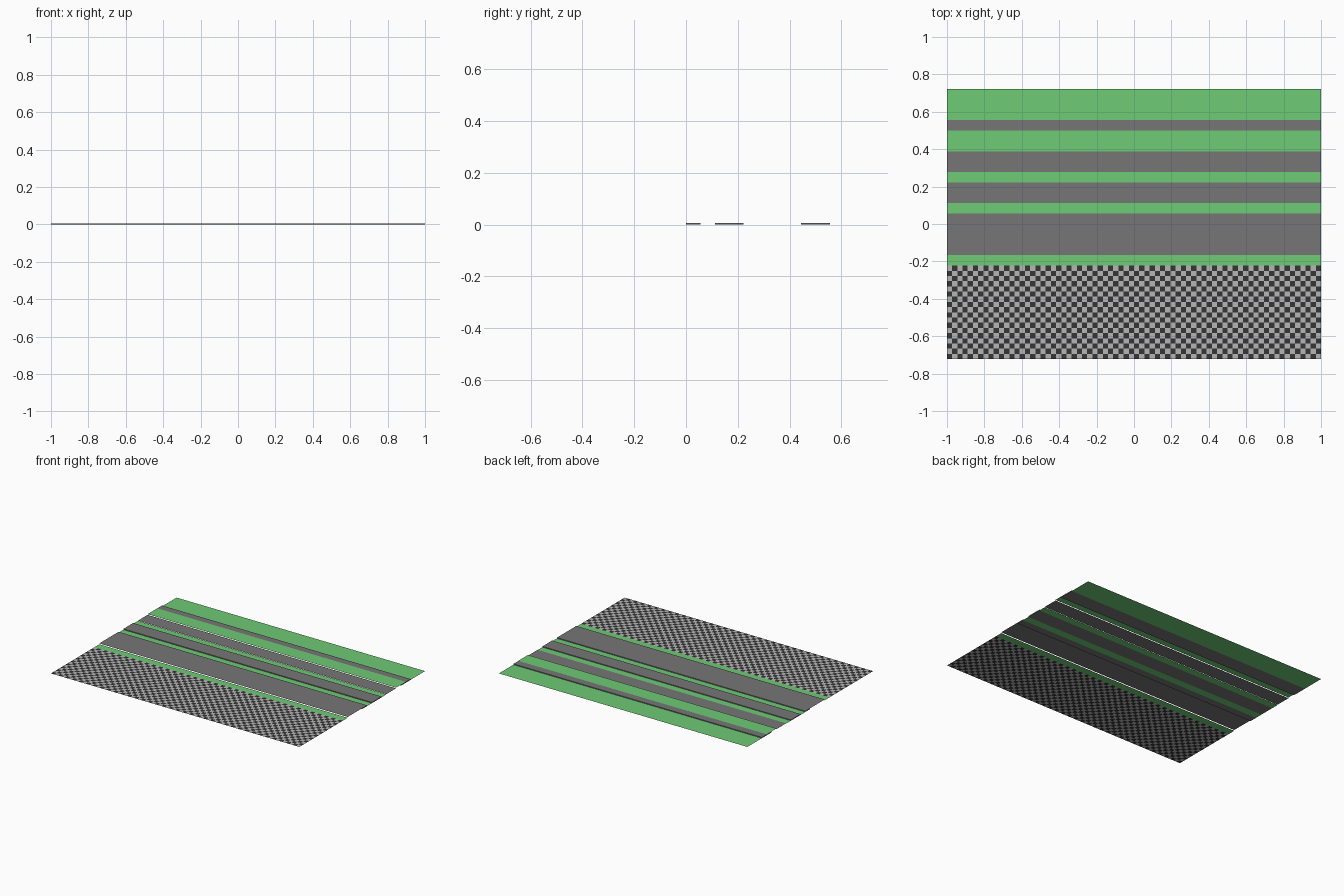
import bpy, bmesh

if "Cube" in bpy.data.objects:
    bpy.data.objects.remove(bpy.data.objects["Cube"])

U = 1 / 18          # one lane unit
H = 0.006           # height of the raised slabs


def material(name, r, g, b):
    m = bpy.data.materials.new(name)
    m.diffuse_color = (r, g, b, 1)
    m.use_nodes = True
    m.node_tree.nodes["Principled BSDF"].inputs["Base Color"].default_value = m.diffuse_color
    return m


GREEN = material("grass_green", 0.156, 0.597, 0.178)
ROAD = material("asphalt_grey", 0.18, 0.18, 0.18)
DARK = material("tile_dark", 0.035, 0.035, 0.035)
LIGHT = material("tile_light", 0.47, 0.47, 0.47)


def finish(name, bm, mats):
    me = bpy.data.meshes.new(name)
    bm.to_mesh(me)
    bm.free()
    for m in mats:
        me.materials.append(m)
    ob = bpy.data.objects.new(name, me)
    bpy.context.collection.objects.link(ob)
    return ob


def strip(name, y0, y1, z, mat):
    """Flat sheet across the full width, y in lane units."""
    bm = bmesh.new()
    bm.faces.new([bm.verts.new((x, y * U, z))
                  for x, y in ((-1, y0), (1, y0), (1, y1), (-1, y1))])
    finish(name, bm, [mat])


def slab(name, y0, y1, mat):
    """Thin box across the full width, y in lane units."""
    bm = bmesh.new()
    bmesh.ops.create_cube(bm, size=1)
    for v in bm.verts:
        v.co = (v.co.x * 2, (y0 + (v.co.y + 0.5) * (y1 - y0)) * U,
                (v.co.z + 0.5) * H)
    finish(name, bm, [mat])


# grass strips
for i, (y0, y1, z) in enumerate(((-4, -3, 0), (1, 2, 0), (4, 5, 0),
                                 (7, 9, H + 0.001), (10, 13, 0))):
    strip(f"grass_strip_{i + 1}", y0, y1, z, GREEN)

# flat road sheets
strip("wide_road", -3, 0, H, ROAD)
strip("far_road", 5, 7, 0.002, ROAD)

# raised road slabs
for i, (y0, y1) in enumerate(((0, 1), (2, 4), (8, 10))):
    slab(f"road_slab_{i + 1}", y0, y1, ROAD)

# checkered pavement
COLS, ROWS = 72, 18
bm = bmesh.new()
bmesh.ops.create_grid(bm, x_segments=COLS, y_segments=ROWS, size=1)
for f in bm.faces:
    c = f.calc_center_median()
    f.material_index = (int((c.x + 1) / 2 * COLS) + int((c.y + 1) / 2 * ROWS)) % 2
for v in bm.verts:
    v.co.y = (-8.5 + v.co.y * 4.5) * U
finish("checkered_pavement", bm, [DARK, LIGHT])
